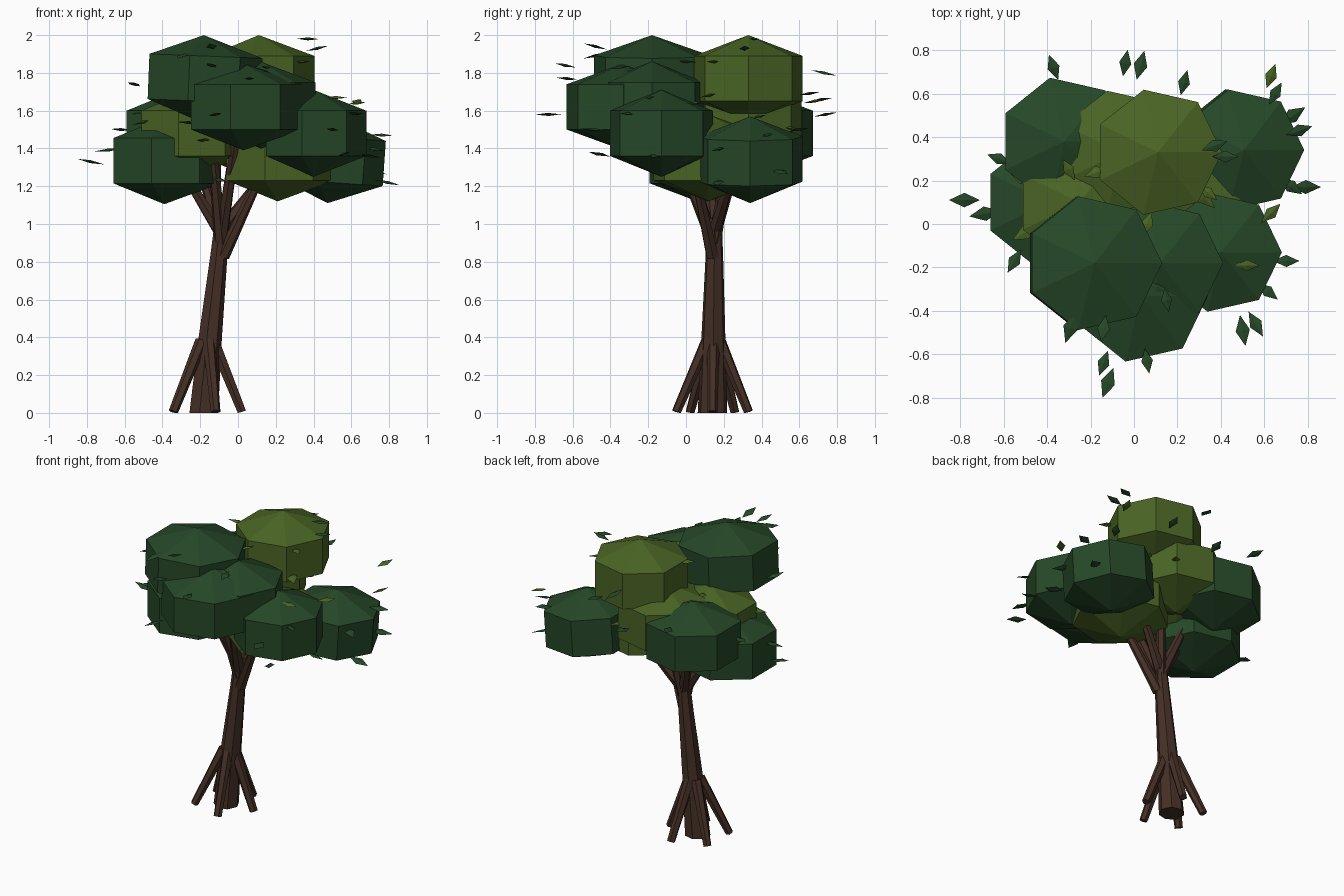
import bpy, bmesh, math, random
from mathutils import Vector, Matrix

if "Cube" in bpy.data.objects:
    bpy.data.objects.remove(bpy.data.objects["Cube"])

random.seed(4)


def material(name, rgb):
    m = bpy.data.materials.new(name)
    m.diffuse_color = (*rgb, 1)
    m.use_nodes = True
    m.node_tree.nodes["Principled BSDF"].inputs["Base Color"].default_value = m.diffuse_color
    return m


BARK = material("bark_brown", (0.058, 0.029, 0.019))
DARK = material("dark_green", (0.019, 0.064, 0.021))
OLIVE = material("olive_green", (0.068, 0.128, 0.018))


def add_object(name, bm, mat):
    bmesh.ops.recalc_face_normals(bm, faces=bm.faces)
    me = bpy.data.meshes.new(name)
    bm.to_mesh(me)
    bm.free()
    me.materials.append(mat)
    ob = bpy.data.objects.new(name, me)
    bpy.context.collection.objects.link(ob)
    return ob


def limb(name, points, radii, sides=6):
    """Faceted tapering tube with horizontal or perpendicular rings."""
    bm = bmesh.new()
    pts = [Vector(p) for p in points]
    rings = []
    turn = (pts[-1] - pts[0]).to_track_quat('Z', 'Y') if sides < 7 else Matrix.Identity(3).to_quaternion()
    for p, r in zip(pts, radii):
        ring = []
        for i in range(sides):
            a = math.tau * i / sides
            ring.append(bm.verts.new(p + turn @ Vector((r * math.cos(a), r * math.sin(a), 0))))
        rings.append(ring)
    for a, b in zip(rings, rings[1:]):
        for i in range(sides):
            j = (i + 1) % sides
            bm.faces.new((a[i], a[j], b[j], b[i]))
    bm.faces.new(rings[0])
    bm.faces.new(rings[-1])
    for v in bm.verts:
        v.co.z = max(v.co.z, 0)
    add_object(name, bm, BARK)


# Trunk leaning slightly to the right
limb("trunk", [(-0.185, 0.14, 0), (-0.15, 0.145, 0.4), (-0.105, 0.15, 0.82), (-0.085, 0.15, 1.03)],
     [0.08, 0.065, 0.048, 0.04], 7)

# Five stilt roots around the base
for k in range(5):
    a = math.tau * k / 5
    c, s = math.cos(a), math.sin(a)
    limb(f"root_{k + 1}", [(-0.18 + 0.2 * c, 0.14 + 0.2 * s, 0.005),
                           (-0.165 + 0.035 * c, 0.145 + 0.035 * s, 0.38)], [0.026, 0.034])

# Branches fanning into the crown
BRANCHES = [
    ((-0.09, 0.15, 0.95), (-0.31, 0.12, 1.31)), ((-0.09, 0.15, 0.95), (-0.22, 0.28, 1.36)),
    ((-0.09, 0.14, 0.90), (-0.15, -0.06, 1.55)), ((-0.09, 0.14, 0.92), (0.00, -0.10, 1.52)),
    ((-0.09, 0.15, 0.90), (0.00, 0.26, 1.56)), ((-0.08, 0.14, 0.83), (0.14, 0.04, 1.30)),
    ((-0.09, 0.15, 0.96), (0.16, 0.25, 1.29)),
]
for k, (p, q) in enumerate(BRANCHES):
    limb(f"branch_{k + 1}", [p, q], [0.036, 0.022])


# Seven-sided foliage clumps: cap, upright band, cap
def clump(name, x, y, z, r, mat, tilt=0.0):
    bm = bmesh.new()
    h = 0.23
    m = Matrix.Translation((x, y, z)) @ Matrix.Rotation(tilt, 4, 'Y')
    top, bottom = bm.verts.new(m @ Vector((0, 0, h))), bm.verts.new(m @ Vector((0, 0, -h)))
    rings = [[bm.verts.new(m @ Vector((r * math.cos(math.tau * i / 7), r * math.sin(math.tau * i / 7), zz)))
              for i in range(7)] for zz in (-h * 0.52, h * 0.52)]
    for i in range(7):
        j = (i + 1) % 7
        bm.faces.new((rings[0][i], rings[0][j], rings[1][j], rings[1][i]))
        bm.faces.new((rings[1][i], rings[1][j], top))
        bm.faces.new((rings[0][j], rings[0][i], bottom))
    add_object(name, bm, mat)


CLUMPS = [
    (-0.19, -0.18, 1.77, 0.315, DARK, 0.04), (0.03, -0.33, 1.62, 0.31, DARK, 0),
    (0.12, -0.18, 1.63, 0.29, DARK, 0), (0.40, -0.13, 1.48, 0.28, DARK, 0),
    (0.49, 0.34, 1.34, 0.285, DARK, 0.07), (-0.39, 0.10, 1.335, 0.30, DARK, 0),
    (-0.32, 0.38, 1.48, 0.30, DARK, 0),
    (0.11, 0.33, 1.77, 0.295, OLIVE, 0), (-0.06, 0.33, 1.53, 0.29, OLIVE, 0),
    (-0.25, 0.10, 1.48, 0.29, OLIVE, 0), (0.21, 0.12, 1.35, 0.30, OLIVE, 0),
]
for k, c in enumerate(CLUMPS):
    clump(f"foliage_clump_{k + 1}", *c)


# Loose diamond leaves
def leaf(name, x, y, z, angle, mat):
    bm = bmesh.new()
    m = (Matrix.Translation((x, y, z)) @ Matrix.Rotation(math.radians(angle), 4, 'Z')
         @ Matrix.Rotation(random.uniform(-0.25, 0.25), 4, 'Y')
         @ Matrix.Rotation(random.uniform(-0.25, 0.25), 4, 'X'))
    n = random.uniform(0.055, 0.075)
    rim = [bm.verts.new(m @ Vector(p)) for p in ((n, 0, 0), (0, n * 0.46, 0), (-n, 0, 0), (0, -n * 0.46, 0))]
    tips = [bm.verts.new(m @ Vector((0, 0, s * 0.008))) for s in (1, -1)]
    for i in range(4):
        for t in tips:
            bm.faces.new((rim[i], rim[(i + 1) % 4], t))
    add_object(name, bm, mat)


# Outlying leaves: x, y, z, heading
OUTER = [
    (-0.37, 0.72, 1.66, 110), (-0.04, 0.74, 1.58, 80), (0.03, 0.73, 1.80, 75), (0.23, 0.65, 1.69, 75),
    (0.65, 0.60, 1.50, 60), (0.79, 0.17, 1.22, 0), (0.70, -0.17, 1.36, 0), (0.50, -0.49, 1.50, 100),
    (0.56, -0.46, 1.37, 120), (0.06, -0.63, 1.77, 100), (-0.12, -0.73, 1.58, 70), (-0.14, -0.64, 1.84, 70),
    (-0.78, 0.11, 1.33, 0), (-0.55, -0.17, 1.74, 60), (-0.62, 0.30, 1.50, -20), (0.15, -0.35, 1.83, 100),
    (0.42, 0.31, 1.93, 0), (0.37, 0.36, 1.98, 20), (-0.14, -0.48, 1.94, 80),
]
for k, p in enumerate(OUTER):
    leaf(f"outer_leaf_{k + 1}", *p, DARK)
for k, p in enumerate([(0.63, 0.68, 1.65, 70), (0.63, 0.05, 1.64, 45), (0.52, -0.19, 1.67, 0),
                       (-0.50, -0.04, 1.54, 30), (0.06, 0.00, 1.86, 70), (-0.30, 0.25, 1.70, 120)]):
    leaf(f"olive_leaf_{k + 1}", *p, OLIVE)

# Leaves scattered close to each clump
for k, (x, y, z, r, mat, tilt) in enumerate(CLUMPS):
    for i in range(3):
        a = random.uniform(0, math.tau)
        leaf(f"clump_leaf_{k + 1}_{i + 1}", x + r * math.cos(a), y + r * math.sin(a),
             z + random.uniform(-0.12, 0.15), math.degrees(a), mat)
